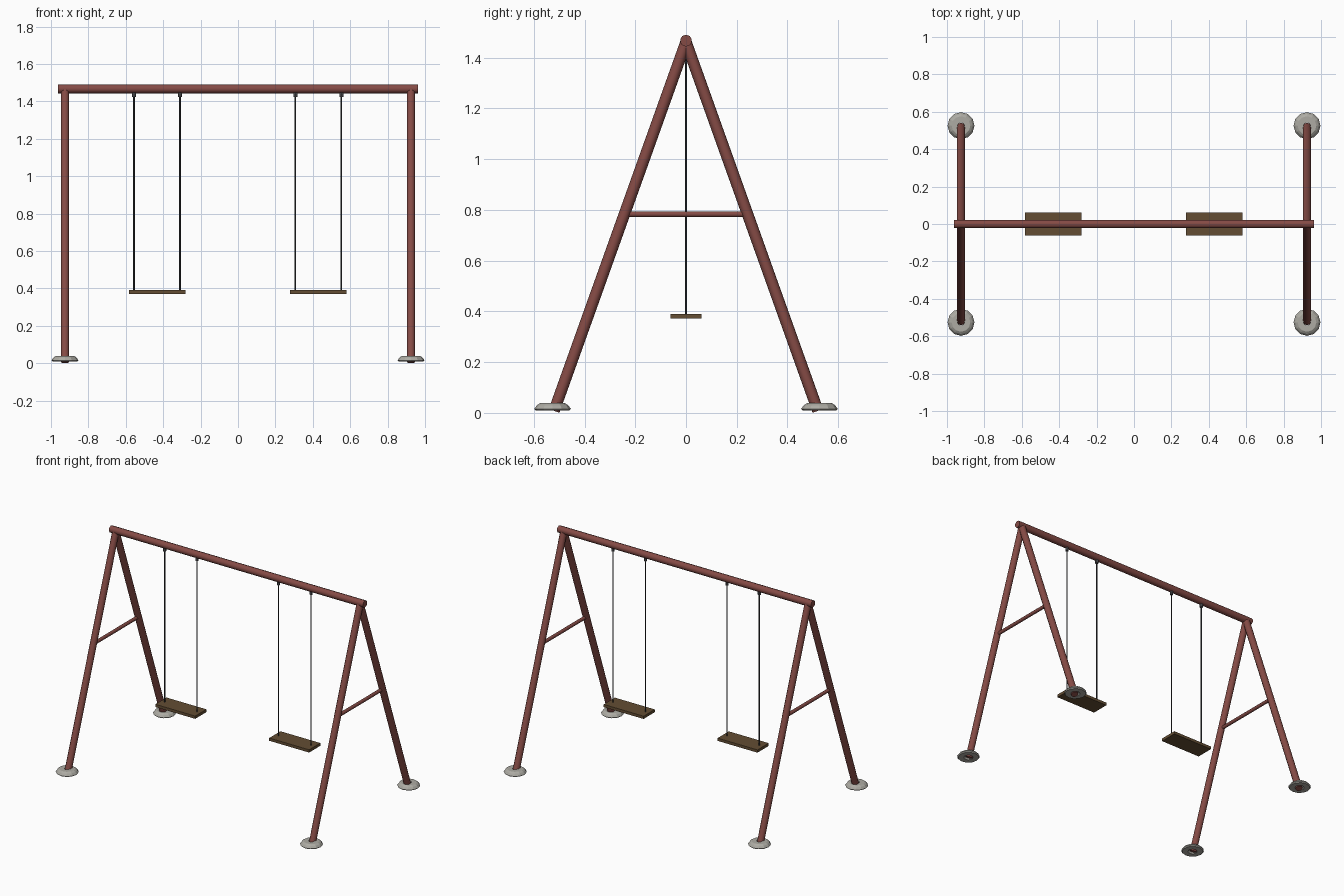
import bpy, bmesh, math
from mathutils import Vector

if "Cube" in bpy.data.objects:
    bpy.data.objects.remove(bpy.data.objects["Cube"])


def material(name, rgb):
    m = bpy.data.materials.new(name)
    m.diffuse_color = (*rgb, 1)
    m.use_nodes = True
    m.node_tree.nodes["Principled BSDF"].inputs["Base Color"].default_value = m.diffuse_color
    return m


RED = material("red brown paint", (0.235, 0.07, 0.06))
WOOD = material("brown wood", (0.125, 0.075, 0.033))
STONE = material("pale grey concrete", (0.42, 0.41, 0.37))
ROPE = material("dark grey rope", (0.04, 0.042, 0.048))
STEEL = material("grey steel", (0.10, 0.10, 0.11))


def finish(name, bm, mat, smooth=False):
    bmesh.ops.recalc_face_normals(bm, faces=bm.faces)
    me = bpy.data.meshes.new(name)
    bm.to_mesh(me)
    bm.free()
    me.materials.append(mat)
    ob = bpy.data.objects.new(name, me)
    bpy.context.collection.objects.link(ob)
    if smooth:
        bpy.context.view_layer.objects.active = ob
        ob.select_set(True)
        bpy.ops.object.shade_smooth_by_angle(angle=math.radians(40))
        ob.select_set(False)
    return ob


def tube(name, a, b, r, mat, sides=10):
    """Capped cylinder between two points."""
    a, b = Vector(a), Vector(b)
    bm = bmesh.new()
    bmesh.ops.create_cone(bm, cap_ends=True, segments=sides, radius1=r, radius2=r,
                          depth=(b - a).length)
    rot = (b - a).to_track_quat('Z', 'Y').to_matrix()
    bmesh.ops.rotate(bm, verts=bm.verts, matrix=rot)
    bmesh.ops.translate(bm, verts=bm.verts, vec=(a + b) / 2)
    return finish(name, bm, mat, smooth=sides > 8)


def foot(name, x, y):
    """Flared footing, turned from a short profile with a hollow underside."""
    profile = [(0.018, 0.038), (0.050, 0.038), (0.062, 0.030), (0.072, 0.016),
               (0.066, 0.010), (0.030, 0.010), (0.018, 0.022)]
    bm = bmesh.new()
    n = 12
    rings = [[bm.verts.new((x + r * math.cos(2 * math.pi * i / n),
                            y + r * math.sin(2 * math.pi * i / n), z))
              for i in range(n)] for r, z in profile]
    for k, ring in enumerate(rings):
        nxt = rings[(k + 1) % len(rings)]
        for i in range(n):
            j = (i + 1) % n
            bm.faces.new((ring[i], ring[j], nxt[j], nxt[i]))
    finish(name, bm, STONE)


# Top beam
tube("top_beam", (-0.962, 0, 1.467), (0.962, 0, 1.467), 0.0235, RED)

# A-frame at each end
for side, sx in (("left", -1), ("right", 1)):
    x = 0.925 * sx
    for end, sy in (("front", -1), ("back", 1)):
        tube(f"{side}_{end}_leg", (x, 0.52 * sy, 0.008), (x, 0, 1.462), 0.0225, RED)
        foot(f"{side}_{end}_foot", x, 0.526 * sy)
    tube(f"{side}_crossbar", (x, -0.243, 0.783), (x, 0.243, 0.783), 0.0115, RED)

# Two swings
for side, cx in (("left", -0.433), ("right", 0.43)):
    bm = bmesh.new()
    bmesh.ops.create_cube(bm, size=1)
    bmesh.ops.scale(bm, verts=bm.verts, vec=(0.302, 0.121, 0.019))
    bmesh.ops.translate(bm, verts=bm.verts, vec=(cx, 0, 0.381))
    finish(f"{side}_seat", bm, WOOD)
    for i, dx in enumerate((-0.123, 0.123), 1):
        x = cx + dx
        tube(f"{side}_rope_{i}", (x, 0, 0.38), (x, 0, 1.45), 0.0042, ROPE, 8)
        tube(f"{side}_hanger_{i}", (x, 0, 1.424), (x, 0, 1.452), 0.0105, STEEL, 8)
